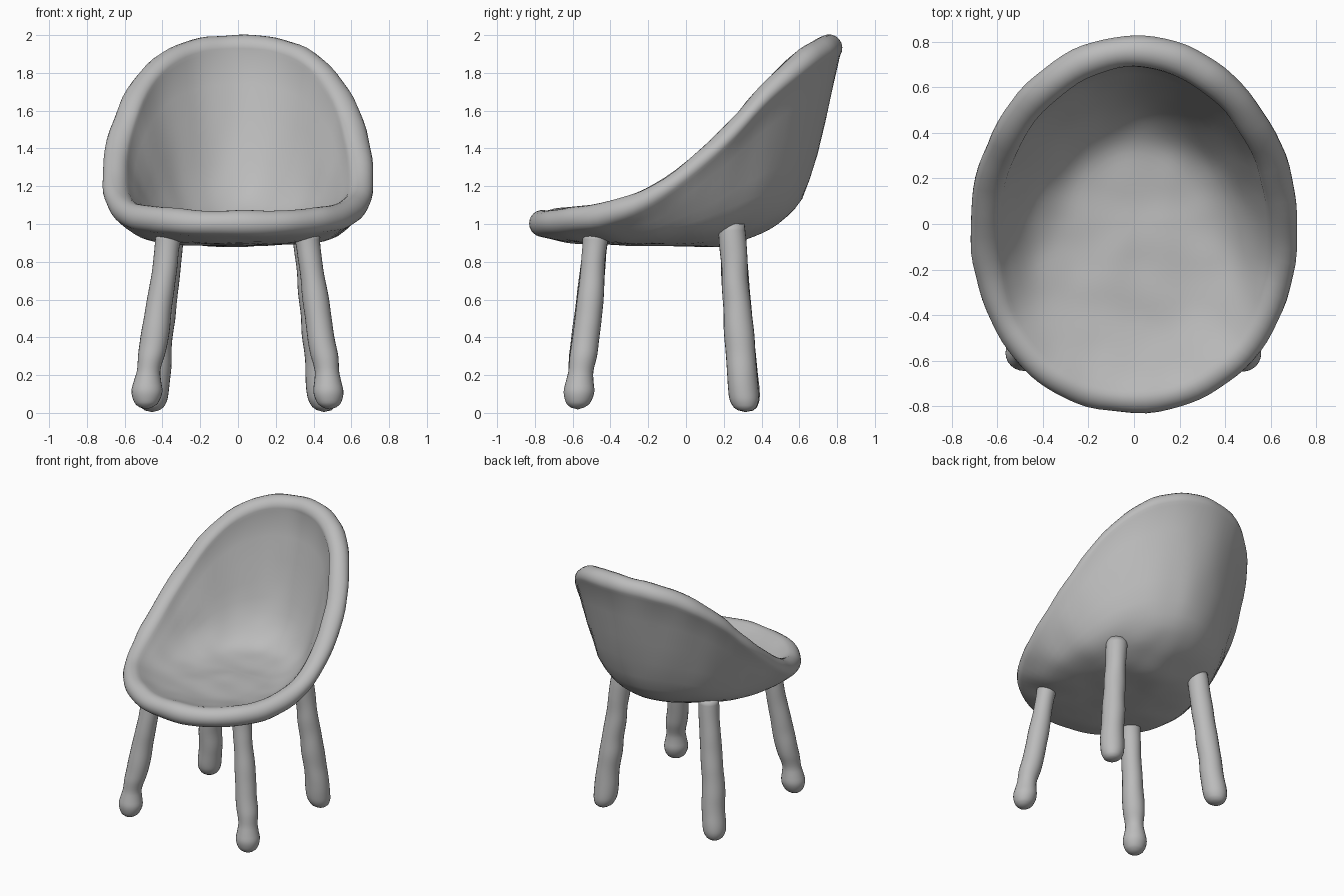
import bpy, bmesh, math
from mathutils import Vector, noise

cube = bpy.data.objects.get("Cube")
if cube:
    bpy.data.objects.remove(cube, do_unlink=True)

grey = bpy.data.materials.new("plain grey")
grey.use_nodes = True
grey.diffuse_color = (0.5, 0.5, 0.5, 1)
grey.node_tree.nodes["Principled BSDF"].inputs["Base Color"].default_value = (0.5, 0.5, 0.5, 1)


def interp(points, x):
    """Smooth curve through (x, value) points."""
    if x <= points[0][0]:
        return points[0][1]
    for i in range(len(points) - 1):
        (x0, v0), (x1, v1) = points[i], points[i + 1]
        if x <= x1:
            xa, va = points[max(i - 1, 0)]
            xb, vb = points[min(i + 2, len(points) - 1)]
            t, d = (x - x0) / (x1 - x0), x1 - x0
            m0, m1 = (v1 - va) / (x1 - xa) * d, (vb - v0) / (xb - x0) * d
            return (v0 * (2*t**3 - 3*t*t + 1) + m0 * (t**3 - 2*t*t + t)
                    + v1 * (3*t*t - 2*t**3) + m1 * (t**3 - t*t))
    return points[-1][1]


def loft(name, rings, start, end, lump):
    """Skin closed rings, close both ends to a point, add a hand-moulded surface."""
    bm = bmesh.new()
    loops = [[bm.verts.new(p) for p in ring] for ring in rings]
    n = len(loops[0])
    for a, b in zip(loops, loops[1:]):
        for i in range(n):
            j = (i + 1) % n
            bm.faces.new((a[i], a[j], b[j], b[i]))
    for loop, tip in ((loops[0], start), (loops[-1], end)):
        v = bm.verts.new(tip)
        for i in range(n):
            bm.faces.new((loop[i], loop[(i + 1) % n], v))
    bmesh.ops.recalc_face_normals(bm, faces=bm.faces)
    bm.normal_update()
    for v in bm.verts:
        v.co += v.normal * lump * noise.noise(v.co * 6)
    mesh = bpy.data.meshes.new(name)
    bm.to_mesh(mesh)
    bm.free()
    mesh.materials.append(grey)
    mesh.shade_smooth()
    obj = bpy.data.objects.new(name, mesh)
    bpy.context.collection.objects.link(obj)
    return obj


# Seat shell: rim height runs along y, walls sweep from the rim to the floor
RIM = 0.07
SEGMENTS = 96
rim_height = [(-0.76, 1.0), (-0.6, 1.02), (-0.4, 1.05), (-0.2, 1.125), (0, 1.26),
              (0.2, 1.44), (0.4, 1.66), (0.6, 1.84), (0.72, 1.915), (0.76, 1.93)]
outer_wall = [(0, 0), (0.25, 0), (0.5, 0.07), (0.7, 0.19), (0.8, 0.34), (0.9, 0.65), (1, 1)]
inner_wall = [(0, 0), (0.4, 0.015), (0.6, 0.08), (0.75, 0.25), (0.88, 0.57), (1, 1)]
OUTER_BASE, INNER_BASE = 0.885, 1.0

# The rim curls inward fully at the back and eases into the floor at the front
rim_from = [(-0.76, -75), (-0.3, -50), (0.76, -35)]
rim_to = [(-0.76, 110), (-0.4, 135), (0, 170), (0.76, 200)]


def rim_frame(i):
    a = math.tau * i / SEGMENTS
    c, s = math.cos(a), math.sin(a)
    power = 1.03 if s > 0 else 0.94
    x = 0.65 * math.copysign(abs(c) ** power, c)
    y = 0.76 * math.copysign(abs(s) ** power, s)
    radial = Vector((c / 0.65, s / 0.76, 0)).normalized()
    return Vector((x, y, interp(rim_height, y))), radial


def rim_ring(t):
    ring = []
    for i in range(SEGMENTS):
        centre, radial = rim_frame(i)
        low, high = interp(rim_from, centre.y), interp(rim_to, centre.y)
        angle = math.radians(low + (high - low) * t)
        ring.append(centre + RIM * (radial * math.cos(angle) + Vector((0, 0, math.sin(angle)))))
    return ring


def wall_ring(edge, profile, base, s):
    h = interp(profile, s)
    return [Vector((p.x * s, p.y * s, base + (p.z - base) * h)) for p in edge]


steps = [i / 20 for i in range(1, 20)]
rim_rings = [rim_ring(k / 12) for k in range(13)]
shell = [wall_ring(rim_rings[0], outer_wall, OUTER_BASE, s) for s in steps]
shell += rim_rings
shell += [wall_ring(rim_rings[-1], inner_wall, INNER_BASE, s) for s in reversed(steps)]
loft("seat_shell", shell, (0, 0, OUTER_BASE), (0, 0, INNER_BASE), 0.008)

# Legs: splayed round posts, the front pair ending in ball feet
front_radius = [(0.03, 0.035), (0.05, 0.06), (0.11, 0.08), (0.17, 0.072), (0.22, 0.065),
                (0.32, 0.074), (0.6, 0.069), (0.85, 0.066), (0.95, 0.072)]
back_radius = [(0.012, 0.04), (0.03, 0.062), (0.08, 0.08), (0.2, 0.08), (0.5, 0.075),
               (0.85, 0.07), (1.0, 0.07)]
front_x = [(0, 0.485), (0.2, 0.475), (0.4, 0.44), (0.95, 0.365)]
front_y = [(0, -0.575), (0.15, -0.565), (0.5, -0.52), (0.95, -0.475)]
back_x = [(0, 0.455), (0.4, 0.42), (1.0, 0.35)]
back_y = [(0, 0.315), (0.5, 0.275), (1.0, 0.24)]

for pair, xs, ys, radii in (("front", front_x, front_y, front_radius),
                            ("back", back_x, back_y, back_radius)):
    low, high = radii[0][0], radii[-1][0]
    heights = [low + (high - low) * (k / 40) ** 1.4 for k in range(41)]
    for side, sign in (("left", 1), ("right", -1)):
        rings = []
        for z in heights:
            r = interp(radii, z)
            rings.append([(sign * interp(xs, z) + r * math.cos(math.tau * i / 24),
                           interp(ys, z) + r * math.sin(math.tau * i / 24), z)
                          for i in range(24)])
        foot = (sign * interp(xs, low), interp(ys, low), low - 0.01)
        top = (sign * interp(xs, high), interp(ys, high), high)
        loft(f"{pair}_{side}_leg", rings, foot, top, 0.008)
